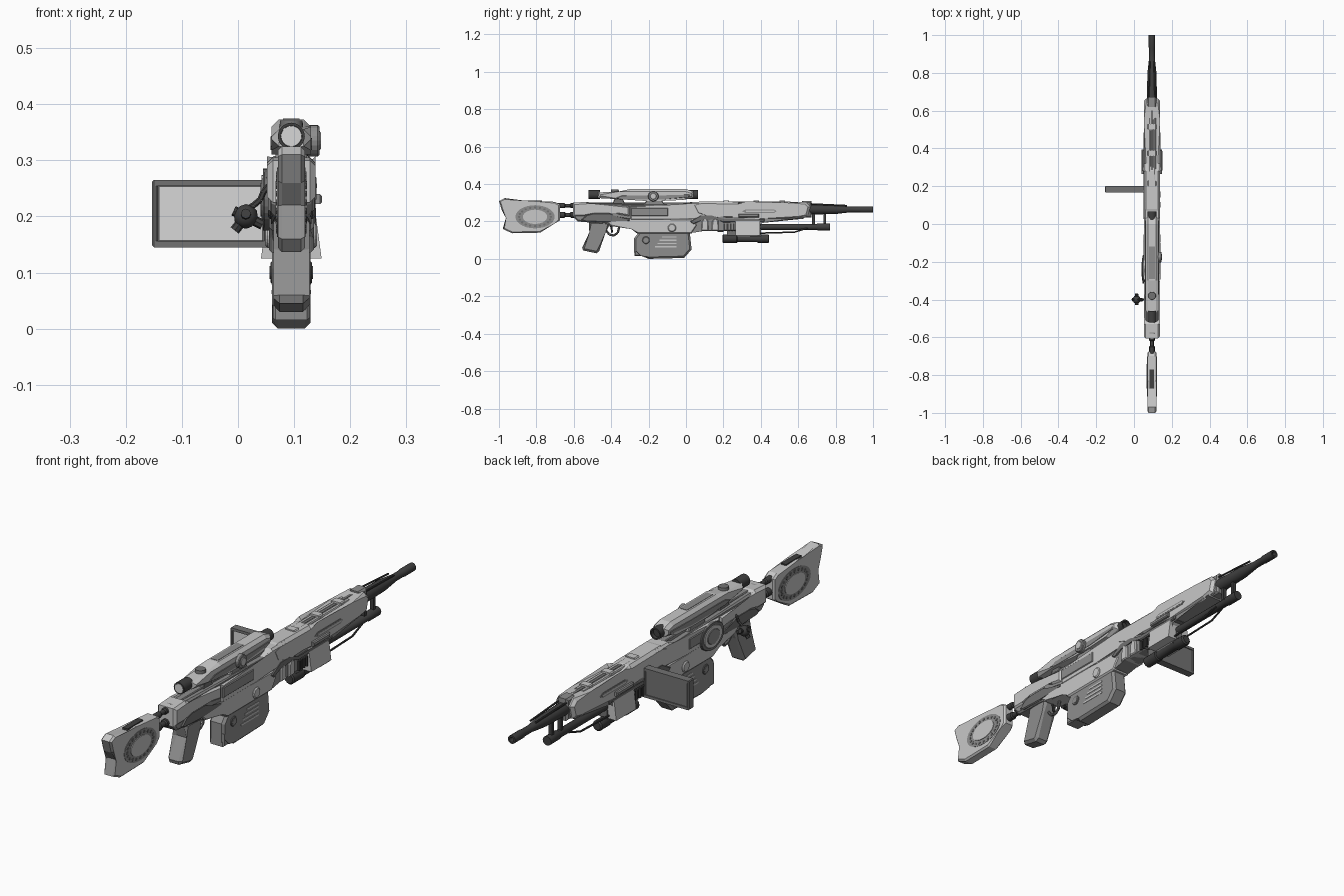
import bpy, bmesh, math
from mathutils import Vector, Matrix

CX = 0.095  # centre plane of the rifle


def material(name, v):
    m = bpy.data.materials.new(name)
    m.diffuse_color = (v, v, v, 1)
    return m


LIGHT = material("light_grey", 0.58)
MID = material("mid_grey", 0.27)
STEEL = material("steel_grey", 0.17)
DARK = material("dark_grey", 0.05)
SCREEN = material("pale_screen", 0.68)


def finish(name, bm, mat, smooth=False):
    bmesh.ops.recalc_face_normals(bm, faces=bm.faces)
    me = bpy.data.meshes.new(name)
    bm.to_mesh(me)
    bm.free()
    me.materials.append(mat)
    if smooth:
        me.polygons.foreach_set("use_smooth", [True] * len(me.polygons))
        me.set_sharp_from_angle(angle=math.radians(35))
    ob = bpy.data.objects.new(name, me)
    bpy.context.collection.objects.link(ob)
    return ob


def slab(name, pts, hw, mat, chamfer=0.0, x=CX):
    """Side profile (y, z) extruded across x, with chamfered side outlines."""
    bm = bmesh.new()
    a = [bm.verts.new((x - hw, y, z)) for y, z in pts]
    b = [bm.verts.new((x + hw, y, z)) for y, z in pts]
    caps = [bm.faces.new(a), bm.faces.new(b[::-1])]
    for i in range(len(pts)):
        j = (i + 1) % len(pts)
        bm.faces.new((a[i], a[j], b[j], b[i]))
    if chamfer:
        edges = {e for f in caps for e in f.edges}
        bmesh.ops.bevel(bm, geom=list(edges), offset=chamfer, segments=1,
                        affect='EDGES', clamp_overlap=True)
    return finish(name, bm, mat)


def box(name, x0, x1, y0, y1, z0, z1, mat, chamfer=0.0):
    return slab(name, [(y0, z0), (y1, z0), (y1, z1), (y0, z1)],
                (x1 - x0) / 2, mat, chamfer, (x0 + x1) / 2)


def ellipse(y, z, ry, rz, n=28):
    return [(y + ry * math.cos(2 * math.pi * i / n),
             z + rz * math.sin(2 * math.pi * i / n)) for i in range(n)]


def lathe(name, prof, x, z, mat, n=16):
    """Turned part along y from (y, radius) pairs."""
    bm = bmesh.new()
    rings = [[bm.verts.new((x + r * math.cos(2 * math.pi * i / n), y,
                            z + r * math.sin(2 * math.pi * i / n)))
              for i in range(n)] for y, r in prof]
    for p, q in zip(rings, rings[1:]):
        for i in range(n):
            j = (i + 1) % n
            bm.faces.new((p[i], p[j], q[j], q[i]))
    bm.faces.new(rings[0])
    bm.faces.new(rings[-1])
    return finish(name, bm, mat, True)


def rod(name, p, q, r, mat, n=8):
    p, q = Vector(p), Vector(q)
    d = q - p
    bm = bmesh.new()
    bmesh.ops.create_cone(bm, cap_ends=True, segments=n, radius1=r, radius2=r, depth=d.length)
    rot = d.to_track_quat('Z', 'Y').to_matrix().to_4x4()
    bmesh.ops.transform(bm, matrix=Matrix.Translation((p + q) / 2) @ rot, verts=bm.verts)
    return finish(name, bm, mat, True)


# --- Shoulder stock with grey butt face and round emblem plates
stock = slab("stock", [(-1, .31), (-.97, .325), (-.87, .305), (-.83, .31), (-.70, .305),
                       (-.675, .29), (-.675, .205), (-.70, .19), (-.78, .14), (-.93, .137),
                       (-.98, .16), (-.955, .22), (-.985, .26)], .024, LIGHT, .007)
stock.data.materials.append(MID)
for f in stock.data.polygons:
    if f.normal.y < -0.6 and f.center.y < -.9:
        f.material_index = 1
slab("stock_ring", ellipse(-.807, .225, .105, .062), .0255, MID)
slab("stock_ring_disc", ellipse(-.807, .225, .065, .038), .028, LIGHT)
for i, (y, z) in enumerate(ellipse(-.807, .225, .085, .05, 20)):
    slab("stock_ring_stud", ellipse(y, z, .007, .006, 6), .027, STEEL)
box("stock_top_rail", .083, .107, -.87, -.77, .30, .313, DARK)
for z, r in ((.285, .013), (.235, .016)):
    lathe("stock_rod", [(-.69, r), (-.65, r), (-.645, r * .7), (-.62, r * .7), (-.615, r), (-.58, r)],
          CX, z, DARK, 12)

# --- Receiver core and layered shells
slab("receiver_core", [(-.60, .29), (-.58, .30), (.1, .285), (.6, .28), (.65, .25), (.63, .215),
                       (.4, .20), (.38, .15), (.1, .15), (.04, .14), (-.26, .14), (-.30, .18),
                       (-.40, .185), (-.58, .20), (-.60, .22)], .036, MID, .008)
slab("rear_shell", [(-.605, .225), (-.605, .30), (-.53, .305), (-.49, .285), (-.30, .285),
                    (-.30, .225), (-.36, .235), (-.40, .255), (-.50, .255), (-.54, .225)],
     .043, LIGHT, .010)
slab("middle_shell", [(-.30, .285), (-.02, .285), (.03, .305), (.12, .305), (.16, .28), (.16, .235),
                      (.06, .22), (-.08, .22), (-.12, .205), (-.30, .205)], .042, LIGHT, .008)
slab("lower_shell", [(-.44, .205), (-.35, .215), (-.12, .205), (-.08, .215), (.04, .215), (.06, .18),
                     (.03, .135), (-.26, .135), (-.29, .165), (-.40, .175)], .040, LIGHT, .006)
slab("dark_trim", [(-.56, .21), (-.53, .235), (-.49, .245), (-.41, .245), (-.37, .222), (-.30, .215),
                   (-.30, .20), (-.38, .205), (-.43, .195), (-.54, .20)], .0415, STEEL, .004)
box("side_panel", .05, .140, -.295, -.095, .228, .272, MID, .003)
slab("receiver_pin", ellipse(-.075, .166, .022, .022, 20), .046, LIGHT, .004)
box("receiver_top_strip", .08, .11, -.58, .1, .28, .302, MID, .003)

# --- Left side emblem
slab("left_emblem_ring", ellipse(-.24, .23, .075, .055), .006, STEEL, .002, .051)
slab("left_emblem_rim", ellipse(-.24, .23, .06, .044), .006, LIGHT, .002, .048)
slab("left_emblem_disc", ellipse(-.24, .23, .04, .03), .006, MID, .002, .046)

# --- Front handguard
slab("handguard", [(.03, .295), (.08, .308), (.28, .305), (.32, .295), (.55, .30), (.64, .305),
                   (.665, .28), (.65, .225), (.60, .215), (.40, .215), (.30, .222), (.22, .215),
                   (.14, .235), (.06, .235)], .043, LIGHT, .012)
slab("handguard_trim", [(.02, .20), (.08, .235), (.14, .235), (.20, .21), (.30, .215), (.42, .215),
                        (.42, .20), (.20, .195), (.16, .215), (.08, .21), (.04, .185)], .0435, STEEL, .004)
slab("handguard_slot", [(.30, .255), (.32, .265), (.47, .265), (.485, .255), (.47, .245), (.32, .245)],
     .0445, MID)
slab("handguard_slot_inset", [(.32, .251), (.47, .251), (.475, .255), (.47, .259), (.32, .259)],
     .0455, LIGHT)
for y in (.10, .155):
    slab("front_lug", [(y - .018, .15), (y + .02, .15), (y + .018, .205), (y, .22), (y - .015, .20)],
         .044, LIGHT, .004)
for i in range(4):
    box("vent", .052, .138, .20 + i * .017, .209 + i * .017, .15, .19, DARK)
# flared box under the handguard
bm = bmesh.new()
bmesh.ops.create_cube(bm, size=1)
for v in bm.verts:
    hw = .054 if v.co.z < 0 else .042
    v.co = (CX + math.copysign(hw, v.co.x), .33 + v.co.y * .13, .17 + v.co.z * .09)
finish("flared_box", bm, LIGHT)
for s in (-1, 1):
    rod("top_rod", (CX + s * .014, .1, .298), (CX + s * .014, .56, .298), .008, LIGHT)
box("top_channel", .089, .101, .1, .6, .29, .3035, STEEL)
for y in (.2, .36, .5):
    box("top_clamp", .072, .118, y, y + .03, .29, .311, LIGHT, .004)
box("side_clamps", .04, .150, .28, .39, .222, .24, MID, .004)
box("muzzle_block", .07, .12, .62, .672, .22, .31, MID, .008)

# --- Barrel, lower tube and struts
lathe("barrel", [(.64, .028), (.70, .026), (.80, .024), (.88, .015), (.93, .015), (.935, .017),
                 (1, .017), (1, .010), (.97, .010)], CX, .264, DARK)
lathe("lower_tube", [(.38, .016), (.70, .016), (.705, .019), (.77, .019), (.77, .010)], CX, .171, DARK)
for y in (.675, .735):
    box("barrel_strut", .087, .103, y, y + .014, .17, .26, DARK)
for s in (-1, 1):
    rod("upper_cable", (CX + s * .018, .64, .295), (CX + s * .012, .86, .285), .004, DARK)
    rod("lower_cable", (CX + s * .02, .38, .137), (CX + s * .02, .58, .143), .004, DARK)
    rod("cable_end", (CX + s * .02, .58, .143), (CX + s * .015, .65, .165), .004, DARK)
lathe("underslung_tube", [(.195, .018), (.20, .023), (.27, .023), (.275, .019), (.38, .019),
                          (.385, .022), (.44, .022), (.445, .016)], CX, .108, DARK, 12)
box("underslung_mount", .08, .11, .22, .40, .115, .16, STEEL)

# --- Magazine with slats and round cap
slab("magazine", [(-.278, .035), (-.278, .11), (-.25, .145), (.02, .145), (.03, .05), (-.01, .005),
                  (-.20, 0), (-.235, .025)], .034, MID, .010)
slab("magazine_cap", ellipse(-.214, .10, .020, .020, 18), .037, STEEL, .002)
slab("magazine_cap_centre", ellipse(-.214, .10, .012, .012, 14), .0385, MID)
for i in range(4):
    box("magazine_slat", .0595, .1305, -.165 + i * .012, -.05, .062 + i * .017, .069 + i * .017, LIGHT)
box("magazine_rear_block", .062, .128, -.275, -.20, .015, .07, MID, .005)

# --- Grip, trigger and guard
slab("grip", [(-.52, .20), (-.40, .20), (-.43, .14), (-.465, .04), (-.48, .03), (-.55, .045),
              (-.555, .06), (-.505, .14)], .032, MID, .011)
guard = [(-.425, .15), (-.41, .13), (-.385, .125), (-.365, .14), (-.355, .18)]
for p, q in zip(guard, guard[1:]):
    rod("trigger_guard", (CX, *p), (CX, *q), .006, STEEL)
rod("trigger", (CX, -.40, .18), (CX, -.395, .14), .005, DARK)

# --- Scope
slab("scope_body", [(-.47, .325), (-.47, .355), (-.36, .36), (-.30, .373), (.0, .373), (.04, .36),
                    (.04, .325), (-.02, .315), (-.13, .31), (-.22, .31), (-.34, .318)],
     .035, LIGHT, .013)
slab("scope_side_trim", [(-.38, .325), (-.34, .34), (-.22, .34), (-.12, .34), (.02, .345), (.02, .33),
                         (-.12, .318), (-.34, .318)], .037, MID, .003)
lathe("scope_eyepiece", [(-.505, .019), (-.52, .019), (-.52, .024), (-.46, .024)], CX, .343, DARK, 20)
lathe("eyepiece_lens", [(-.521, .0185), (-.50, .0185)], CX, .343, SCREEN, 20)
lathe("scope_front_ring", [(.02, .024), (.065, .024), (.065, .018), (.05, .018)], CX, .343, DARK, 20)
slab("scope_mount", [(-.23, .285), (-.21, .315), (-.13, .315), (-.11, .285)], .028, MID, .004)
slab("scope_rear_mount", [(-.40, .28), (-.38, .325), (-.34, .325), (-.32, .28)], .02, STEEL, .003)
slab("scope_knob", ellipse(-.175, .335, .028, .028, 20), .012, MID, .003, .133)
slab("scope_knob_cap", ellipse(-.175, .335, .017, .017, 16), .0125, LIGHT, .002, .135)
bm = bmesh.new()
bmesh.ops.create_cone(bm, cap_ends=True, segments=20, radius1=.022, radius2=.02, depth=.02)
bmesh.ops.translate(bm, vec=(CX, -.38, .361), verts=bm.verts)
finish("scope_top_dial", bm, STEEL, True)
box("scope_top_strip", .08, .11, -.29, -.12, .36, .3745, MID)

# --- Side display on the left
box("display_plate", -.145, .05, .176, .196, .152, .258, STEEL)
box("display_glass", -.141, .045, .173, .178, .157, .253, SCREEN)
for z in (.145, .254):
    box("display_frame_rail", -.153, .06, .168, .20, z, z + .011, STEEL, .003)
for x in (-.153, .044):
    box("display_frame_side", x, x + .010, .168, .20, .145, .265, STEEL, .003)

# --- Hanging charm on a short chain
links = [(.055, .255), (.045, .243), (.04, .23), (.028, .22), (.015, .212)]
for (x0, z0), (x1, z1) in zip(links, links[1:]):
    rod("charm_chain", (x0, -.40, z0), (x1, -.40, z1), .0055, DARK, 6)
bm = bmesh.new()
bmesh.ops.create_icosphere(bm, subdivisions=2, radius=.022)
bmesh.ops.translate(bm, vec=(.014, -.40, .20), verts=bm.verts)
finish("charm_body", bm, DARK, True)
for dx, dy, dz in ((-.02, 0, -.025), (.03, 0, -.015), (0, .03, .01), (0, -.028, .005), (-.022, 0, .01)):
    rod("charm_limb", (.014, -.40, .20), (.014 + dx, -.40 + dy, .20 + dz), .009, DARK)
